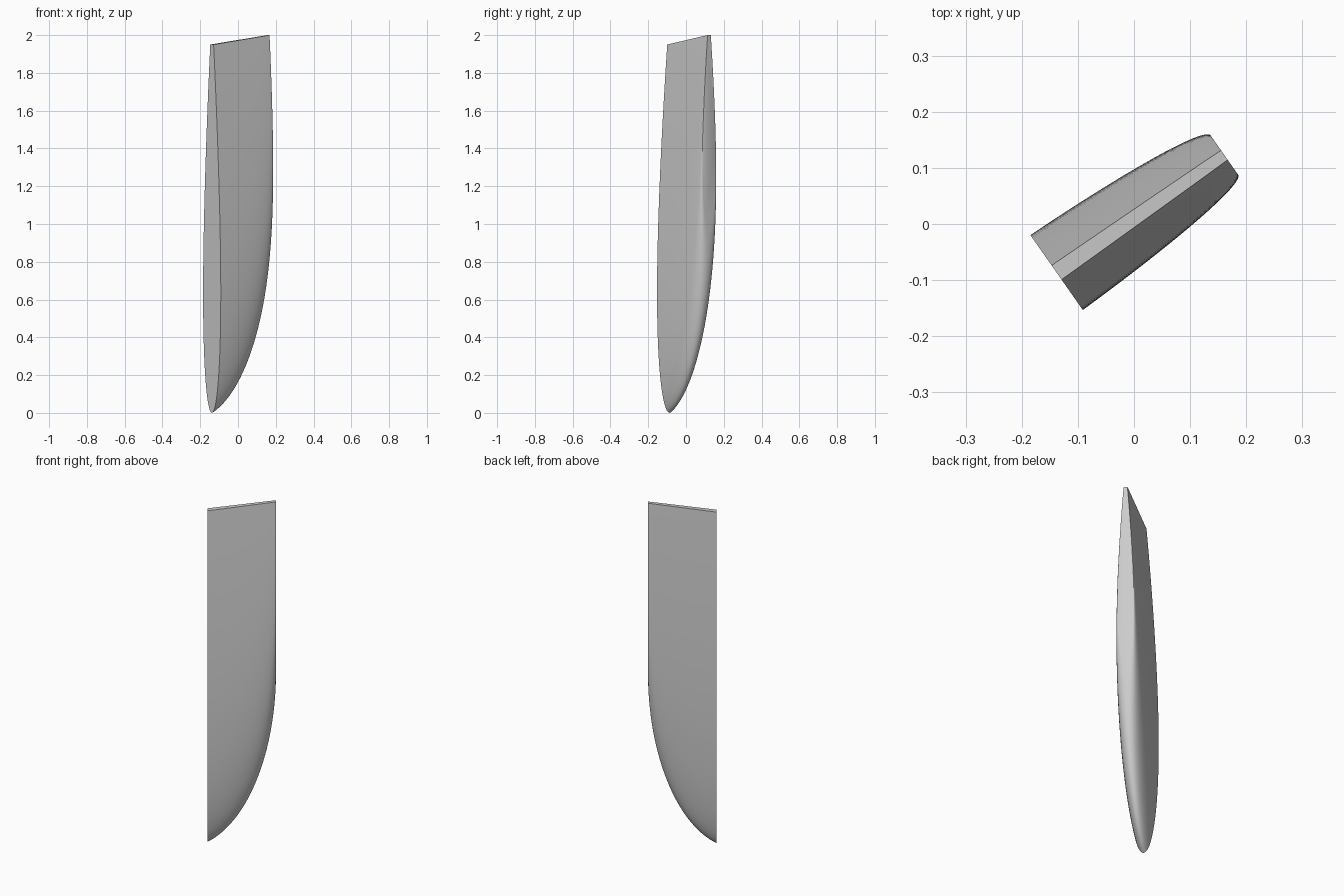
import bpy, bmesh, math
from mathutils import Matrix

cube = bpy.data.objects.get("Cube")
if cube:
    bpy.data.objects.remove(cube)

SPAN, TAIL, RATIO = 0.365, 2.11, 0.0773
STATIONS, STEPS = 32, 40

grey = bpy.data.materials.new("plain grey")
grey.use_nodes = True
colour = (0.6, 0.6, 0.6, 1)
grey.diffuse_color = colour
grey.node_tree.nodes["Principled BSDF"].inputs["Base Color"].default_value = colour


def half_thickness(f):
    """Symmetric foil half thickness, per unit chord, at fraction f of the chord."""
    return 5 * RATIO * (0.2969 * math.sqrt(f) - 0.126 * f - 0.3516 * f**2
                        + 0.2843 * f**3 - 0.1015 * f**4)


def leading_edge(s):
    """Elliptical sweep of the lower edge along the span."""
    c = min(1, (s + 0.118) / 0.483)
    return max(0, 1 - 1.031 * math.sqrt(1 - c * c))


def section(s):
    """Closed outline of the foil at span s, cut off square at the top."""
    low, top = leading_edge(s), 1.95 + 0.05 * s / SPAN
    chord = TAIL - low
    side = []
    for i in range(STEPS + 1):
        z = low + (top - low) * (1 - math.cos(math.pi / 2 * i / STEPS))
        side.append((chord * half_thickness((z - low) / chord), z))
    return [(s, -w, z) for w, z in reversed(side)] + [(s, w, z) for w, z in side[1:]]


# Fin body: foil sections lofted along the span, closer together at the tip
bm = bmesh.new()
rings = []
for k in range(STATIONS + 1):
    s = SPAN * math.sin(math.pi / 2 * k / STATIONS)
    rings.append([bm.verts.new(p) for p in section(s)])
for a, b in zip(rings, rings[1:]):
    for i in range(len(a)):
        j = (i + 1) % len(a)
        bm.faces.new((a[i], a[j], b[j], b[i]))

# Flat root and tip
bm.faces.new(rings[0])
bm.faces.new(rings[-1])
bmesh.ops.recalc_face_normals(bm, faces=bm.faces)
bm.transform(Matrix.Translation((-0.138, -0.0865, 0)) @ Matrix.Rotation(math.radians(35), 4, "Z"))

mesh = bpy.data.meshes.new("fin")
bm.to_mesh(mesh)
bm.free()
mesh.materials.append(grey)
fin = bpy.data.objects.new("fin", mesh)
bpy.context.collection.objects.link(fin)
bpy.context.view_layer.objects.active = fin
fin.select_set(True)
bpy.ops.object.shade_smooth_by_angle(angle=math.radians(30))
